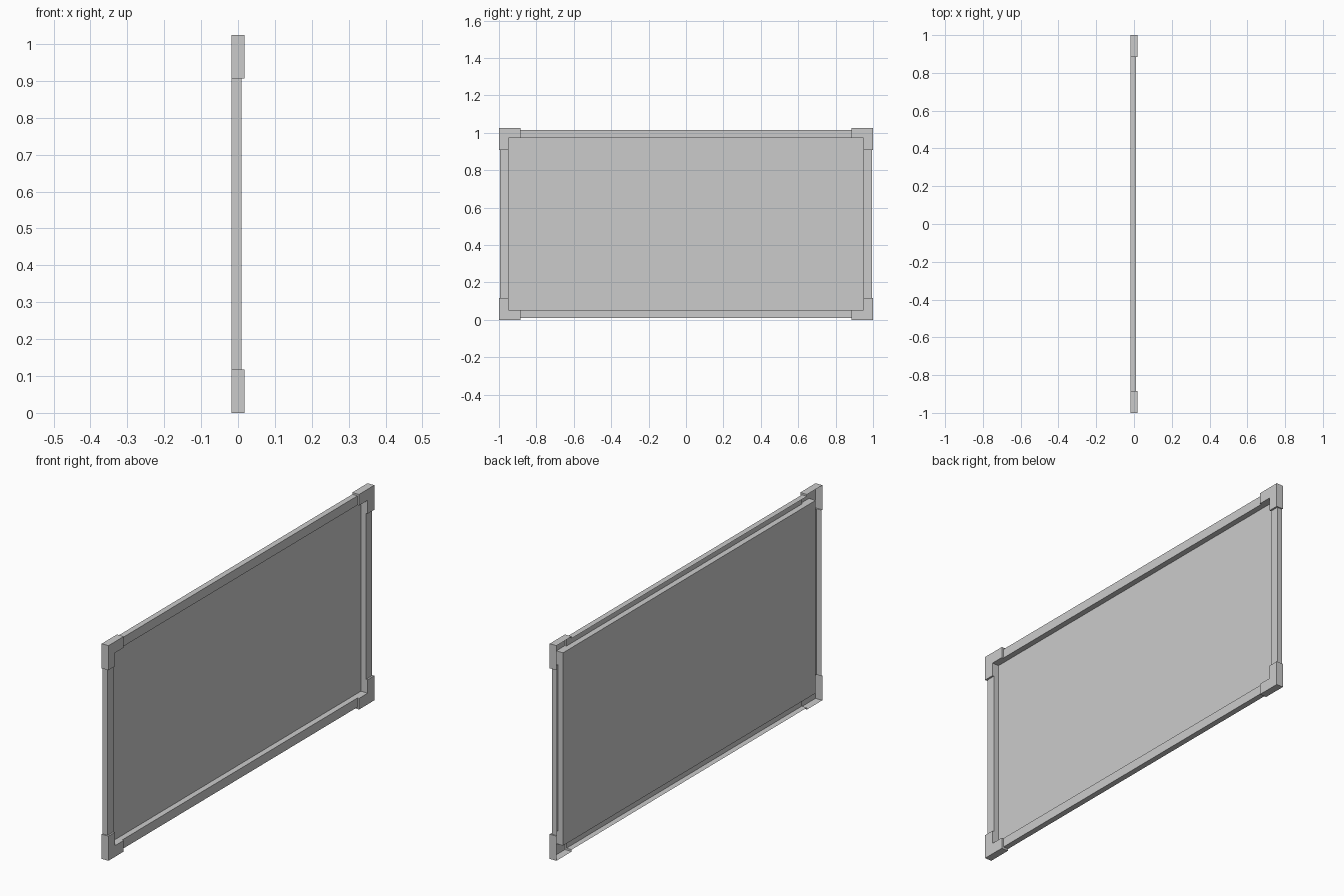
import bpy
import bmesh
from mathutils import Vector

if "Cube" in bpy.data.objects:
    bpy.data.objects.remove(bpy.data.objects["Cube"], do_unlink=True)

# Half sizes, with the frame centred on MID
Y, Z = 1.0, 0.512
MID = Z
BACK, RAIL, CAP = -0.0177, 0.0095, 0.0177   # depths along x
OY, OZ = Y - 0.006, Z - 0.009               # outer edge of the rails
IY, IZ = Y - 0.05, Z - 0.053                # frame opening
CY, CZ = Y - 0.115, Z - 0.117               # where the corner caps end

grey = bpy.data.materials.new("light_grey")
grey.use_nodes = True
grey.diffuse_color = (0.6, 0.6, 0.6, 1)
grey.node_tree.nodes["Principled BSDF"].inputs["Base Color"].default_value = (0.6, 0.6, 0.6, 1)


def face(bm, points, normal):
    """Flat face turned towards the given direction."""
    f = bm.faces.new([bm.verts.new(p) for p in points])
    f.normal_update()
    if f.normal.dot(Vector(normal)) < 0:
        f.normal_flip()


def wall(bm, a, b, x0, x1, normal):
    """Strip along a yz edge, running from depth x0 to x1."""
    face(bm, [(x0, *a), (x0, *b), (x1, *b), (x1, *a)], normal)


def plate(bm, outline, x):
    face(bm, [(x, *p) for p in outline], (1, 0, 0))


def finish(name, bm, mirror_y=False, mirror_z=False):
    bmesh.ops.remove_doubles(bm, verts=bm.verts, dist=1e-5)
    mesh = bpy.data.meshes.new(name)
    bm.to_mesh(mesh)
    bm.free()
    mesh.materials.append(grey)
    obj = bpy.data.objects.new(name, mesh)
    obj.location.z = MID
    bpy.context.collection.objects.link(obj)
    if mirror_y or mirror_z:
        mod = obj.modifiers.new("mirror", 'MIRROR')
        mod.use_axis = (False, mirror_y, mirror_z)
        mod.use_mirror_merge = False
    return obj


UP, DOWN, OUT, IN = (0, 0, 1), (0, 0, -1), (0, 1, 0), (0, -1, 0)

# Panel at the back of the recess
bm = bmesh.new()
plate(bm, [(-IY, -IZ), (IY, -IZ), (IY, IZ), (-IY, IZ)], BACK)
finish("panel", bm)

# Top and bottom rails: channels open at the back
bm = bmesh.new()
plate(bm, [(-CY, IZ), (CY, IZ), (CY, OZ), (-CY, OZ)], RAIL)
wall(bm, (-CY, OZ), (CY, OZ), BACK, RAIL, UP)
wall(bm, (-CY, IZ), (CY, IZ), BACK, RAIL, DOWN)
finish("top_and_bottom_rails", bm, mirror_z=True)

# Side rails
bm = bmesh.new()
plate(bm, [(IY, -CZ), (OY, -CZ), (OY, CZ), (IY, CZ)], RAIL)
wall(bm, (OY, -CZ), (OY, CZ), BACK, RAIL, OUT)
wall(bm, (IY, -CZ), (IY, CZ), BACK, RAIL, IN)
finish("side_rails", bm, mirror_y=True)

# Raised L-shaped corner caps, with steps down to the rails
bm = bmesh.new()
plate(bm, [(CY, Z), (CY, IZ), (IY, IZ), (IY, CZ), (Y, CZ), (Y, Z)], CAP)
wall(bm, (CY, Z), (Y, Z), BACK, CAP, UP)
wall(bm, (Y, CZ), (Y, Z), BACK, CAP, OUT)
wall(bm, (CY, IZ), (IY, IZ), BACK, CAP, DOWN)
wall(bm, (IY, CZ), (IY, IZ), BACK, CAP, IN)
wall(bm, (CY, IZ), (CY, OZ), RAIL, CAP, IN)
wall(bm, (CY, OZ), (CY, Z), BACK, CAP, IN)
wall(bm, (IY, CZ), (OY, CZ), RAIL, CAP, DOWN)
wall(bm, (OY, CZ), (Y, CZ), BACK, CAP, DOWN)
finish("corner_caps", bm, mirror_y=True, mirror_z=True)
